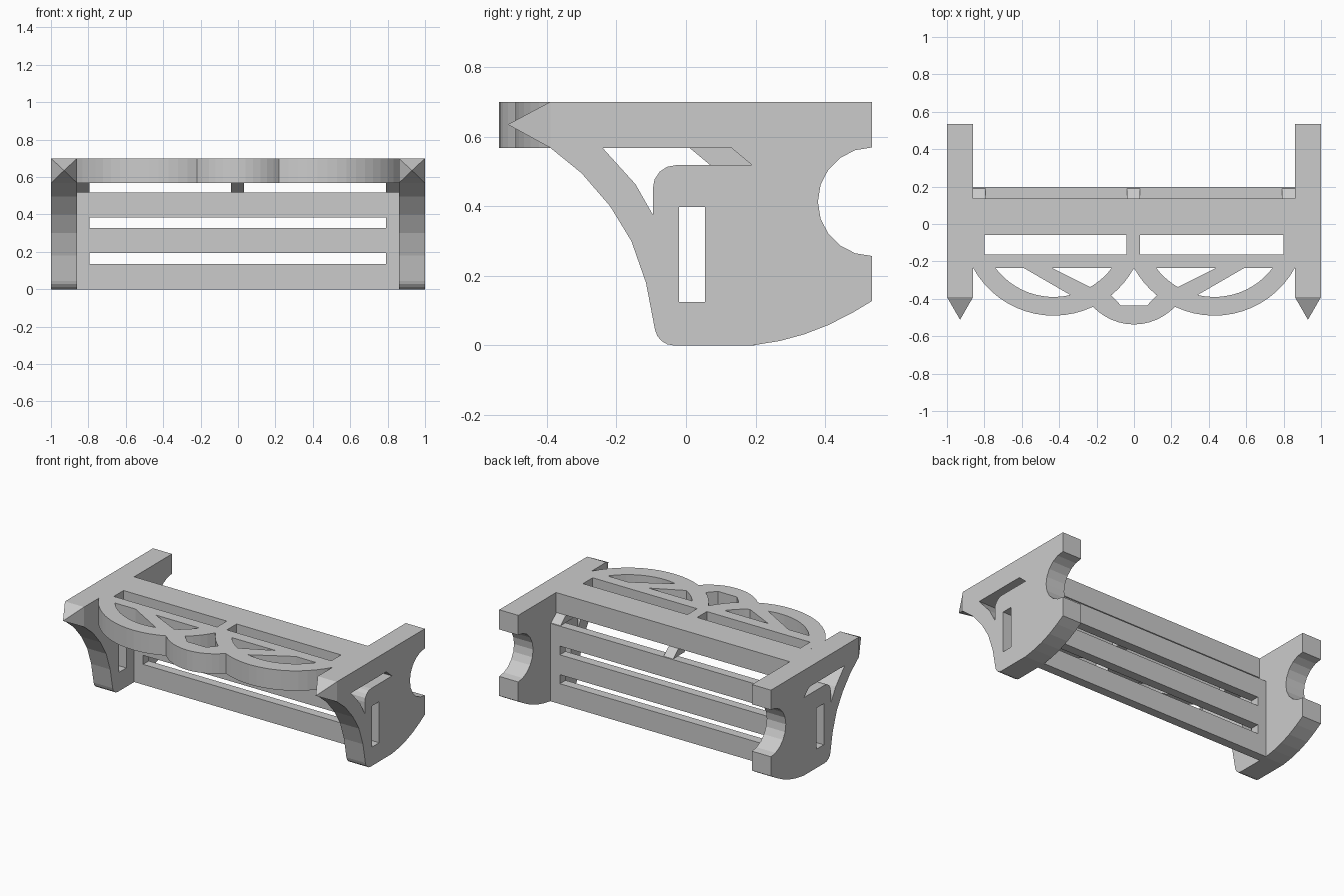
import bpy
import bmesh
from math import cos, sin, atan2, radians
from mathutils import Matrix

if "Cube" in bpy.data.objects:
    bpy.data.objects.remove(bpy.data.objects["Cube"])

XY = Matrix.Identity(4)
YZ = Matrix(((0, 0, 1, 0), (1, 0, 0, 0), (0, 1, 0, 0), (0, 0, 0, 1)))   # profile (y, z), extruded along x
XZ = Matrix(((1, 0, 0, 0), (0, 0, -1, 0), (0, 1, 0, 0), (0, 0, 0, 1)))  # profile (x, z), extruded along -y


def plate(name, loops, lo, hi, frame):
    """Flat plate from an outline plus hole loops, extruded from lo to hi."""
    cu = bpy.data.curves.new(name, 'CURVE')
    cu.dimensions, cu.fill_mode = '2D', 'BOTH'
    cu.extrude = (hi - lo) / 2
    for loop in loops:
        sp = cu.splines.new('POLY')
        sp.points.add(len(loop) - 1)
        for p, (a, b) in zip(sp.points, loop):
            p.co = (a, b, 0, 1)
        sp.use_cyclic_u = True
    tmp = bpy.data.objects.new(name + "_curve", cu)
    bpy.context.collection.objects.link(tmp)
    dg = bpy.context.evaluated_depsgraph_get()
    me = bpy.data.meshes.new_from_object(tmp.evaluated_get(dg))
    bpy.data.objects.remove(tmp)
    me.transform(frame @ Matrix.Translation((0, 0, (lo + hi) / 2)))
    # Weld caps to walls and shade flat
    bm = bmesh.new()
    bm.from_mesh(me)
    bmesh.ops.remove_doubles(bm, verts=bm.verts, dist=0.0001)
    bmesh.ops.recalc_face_normals(bm, faces=bm.faces)
    for f in bm.faces:
        f.smooth = False
    for e in bm.edges:
        e.smooth = True
    bm.to_mesh(me)
    bm.free()
    me.name = name
    ob = bpy.data.objects.new(name, me)
    bpy.context.collection.objects.link(ob)
    return ob


def rect(x0, x1, y0, y1):
    return [(x0, y0), (x1, y0), (x1, y1), (x0, y1)]


def arc(cx, cy, r, a0, a1, n):
    return [(cx + r * cos(a0 + (a1 - a0) * i / n), cy + r * sin(a0 + (a1 - a0) * i / n))
            for i in range(n + 1)]


def arc_between(cx, cy, r, p, q, n):
    return arc(cx, cy, r, atan2(p[1] - cy, p[0] - cx), atan2(q[1] - cy, q[0] - cx), n)


def mirror(loop):
    return [(-x, y) for x, y in reversed(loop)]


# Side brackets: curved profile with rail notch and two windows
side = [(-0.39, 0.70), (0.535, 0.70)]
side += arc(0.535, 0.413, 0.156, radians(90), radians(270), 10)
side += [(0.535, 0.128), (0.48, 0.095), (0.41, 0.059), (0.34, 0.032), (0.27, 0.013), (0.19, 0.0)]
side += arc(-0.035, 0.055, 0.055, radians(270), radians(190), 4)
side += [(-0.115, 0.18), (-0.157, 0.30), (-0.218, 0.40), (-0.30, 0.495), (-0.39, 0.568)]
window = [(-0.24, 0.568), (0.13, 0.568), (0.19, 0.518)]
window += arc(-0.03, 0.453, 0.065, radians(90), radians(180), 4)
window += [(-0.095, 0.375), (-0.145, 0.463)]
for tag, x in (("left", -1.0), ("right", 0.86)):
    plate(tag + "_bracket", [side, window, rect(-0.02, 0.055, 0.125, 0.398)], x, x + 0.14, YZ)
    # Pointed front tip
    verts = [(x, -0.39, 0.568), (x + 0.14, -0.39, 0.568), (x + 0.14, -0.39, 0.70),
             (x, -0.39, 0.70), (x + 0.07, -0.512, 0.635)]
    me = bpy.data.meshes.new(tag + "_tip")
    me.from_pydata(verts, [], [(0, 1, 4), (1, 2, 4), (2, 3, 4), (3, 0, 4), (3, 2, 1, 0)])
    bpy.context.collection.objects.link(bpy.data.objects.new(tag + "_tip", me))

# Shelf with scalloped lattice front
C, CY, R, RI, T = 0.43, 0.0, 0.49, 0.39, -0.235
scallop = arc_between(C, CY, R, (0.86, T), (0.22, -0.443), 14)
middle = arc_between(0, -0.238, 0.299, (0.22, -0.443), (-0.22, -0.443), 12)
outline = [(-0.86, 0.137), (0.86, 0.137)] + scallop + middle[1:-1] + mirror(scallop)
lens = arc_between(C, CY, RI, (0.74, T), (0.34, -0.38), 12) + [(0.59, T)]
wedge = arc_between(C, CY, RI, (0.235, -0.335), (0.12, T), 5) + [(0.44, T)]
flank = arc_between(C, CY, R, (0.003, T - 0.005), (0.12, -0.383), 4)
heart = flank + [(0.07, -0.436)]
heart = heart + mirror(heart)
plate("shelf", [outline, lens, mirror(lens), wedge, mirror(wedge), heart,
                rect(-0.80, -0.04, -0.162, -0.06), rect(0.032, 0.80, -0.162, -0.06)],
      0.568, 0.70, XY)

# Slatted back panel
plate("back_panel", [rect(-0.86, 0.86, 0, 0.518), rect(-0.795, 0.79, 0.135, 0.195),
                     rect(-0.795, 0.79, 0.327, 0.385)], -0.197, -0.137, XZ)

# Slanted struts joining panel and shelf
strut = [(0.01, 0.568), (0.13, 0.568), (0.19, 0.518), (0.07, 0.518)]
for tag, x0, x1 in (("left", -0.86, -0.795), ("middle", -0.038, 0.032), ("right", 0.79, 0.86)):
    plate(tag + "_strut", [strut], x0, x1, YZ)
